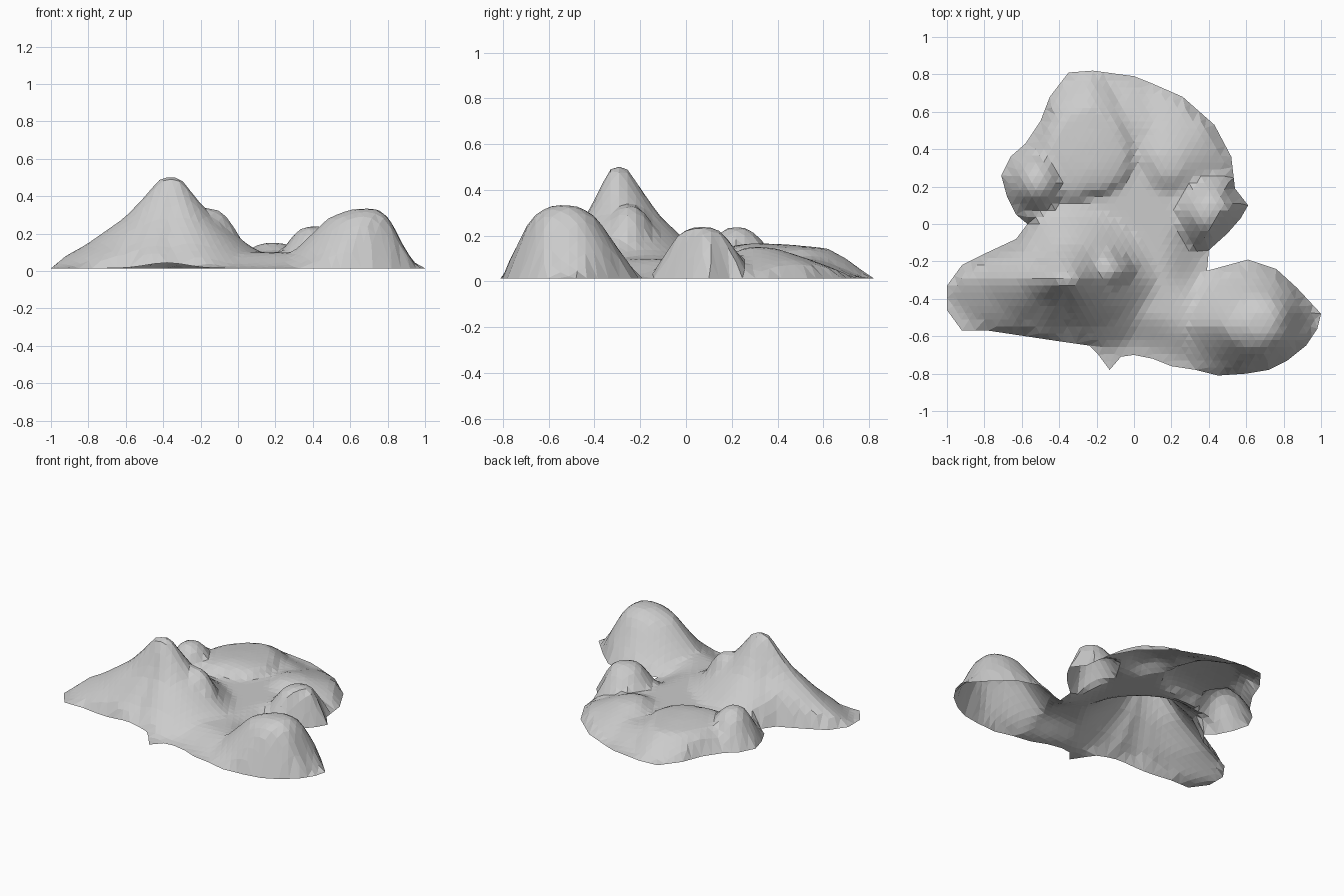
import bpy, bmesh, math
from mathutils import Vector
from mathutils.geometry import delaunay_2d_cdt, intersect_point_line

if "Cube" in bpy.data.objects:
    bpy.data.objects.remove(bpy.data.objects["Cube"])

# Shoreline of the terrain sheet, seen from above
OUTLINE = [Vector(p) for p in (
    (-1, -.33), (-1, -.46), (-.92, -.57), (-.78, -.57), (-.58, -.6), (-.38, -.63), (-.24, -.65),
    (-.19, -.7), (-.13, -.78), (-.07, -.71), (0, -.7), (.1, -.72), (.2, -.76), (.33, -.78),
    (.45, -.81), (.6, -.8), (.72, -.78), (.82, -.73), (.92, -.65), (.98, -.56), (1, -.48),
    (.87, -.34), (.76, -.24), (.61, -.19), (.5, -.22), (.39, -.25), (.4, -.14), (.5, -.05),
    (.57, .03), (.61, .1), (.54, .19), (.52, .36), (.43, .53), (.26, .68), (.1, .75), (0, .79),
    (-.22, .82), (-.35, .81), (-.45, .68), (-.5, .55), (-.58, .43), (-.66, .36), (-.71, .26),
    (-.68, .15), (-.63, .05), (-.57, 0), (-.63, -.08), (-.78, -.15), (-.92, -.22))]

# Slope profiles: (fraction of reach, fraction of height)
PEAK = ((0, 1), (.1, .97), (.22, .78), (.38, .56), (.7, .27), (1, .06))
DOME = ((0, 1), (.2, .98), (.42, .84), (.61, .53), (.78, .27), (1, .05))
KNOB = ((0, 1), (.25, .98), (.45, .91), (.8, .5), (1, .2))
PLATEAU = ((0, 1), (.3, .96), (.64, .86), (.84, .5), (1, .1))
SKIRT = ((0, 1), (.2, .96), (.5, .66), (1, .1))

# Hills: summit x, y, z, profile, reach every 45 degrees from +x
HILLS = (
    (-.36, -.3, .51, PEAK, (.6, .52, .49, .44, .66, .42, .33, .46)),    # tall peak
    (-.16, -.25, .335, DOME, (.28, .22, .22, .2, .2, .18, .2, .22)),    # shoulder
    (.7, -.54, .335, DOME, (.26, .31, .35, .42, .54, .38, .31, .29)),   # front right hill
    (.41, .07, .24, KNOB, (.21, .2, .2, .2, .21, .21, .22, .19)),       # round knob
    (-.52, .22, .24, DOME, (.22, .22, .24, .22, .19, .2, .22, .22)),    # back left bump
    (-.23, .3, .168, PLATEAU, (.28, .36, .51, .42, .36, .3, .19, .22)),  # back ridge
    (.18, .3, .152, SKIRT, (.36, .46, .46, .4, .26, .26, .27, .3)),     # back shelf
)


def profile_at(profile, t):
    for (a, za), (b, zb) in zip(profile, profile[1:]):
        if t <= b:
            return za + (zb - za) * (t - a) / (b - a)
    return 0


def hill_height(x, y, hill):
    cx, cy, top, profile, reach = hill
    sector = (math.atan2(y - cy, x - cx) / (math.pi / 4)) % 8
    i, f = int(sector) % 8, sector % 1
    r = reach[i] * (1 - f) + reach[(i + 1) % 8] * f
    return top * profile_at(profile, math.hypot(x - cx, y - cy) / r)


def edge_distance(p):
    best = 9
    for a, b in zip(OUTLINE, OUTLINE[1:] + OUTLINE[:1]):
        q, t = intersect_point_line(p, a, b)[:2]
        q = a.lerp(b, min(1, max(0, t)))
        best = min(best, (p - q).length)
    return best


def inside(p):
    hit = False
    for a, b in zip(OUTLINE, OUTLINE[1:] + OUTLINE[:1]):
        if (a.y > p.y) != (b.y > p.y) and p.x < a.x + (p.y - a.y) * (b.x - a.x) / (b.y - a.y):
            hit = not hit
    return hit


def height(p):
    d = edge_distance(p)
    s = min(1, d / .25)
    shore = .014
    if p.y < -.5:  # raised lip under the tall peak
        shore += .03 * math.exp(-((p.x + .38) / .15) ** 2)
    floor = shore + .085 * s * s * (3 - 2 * s)
    return min(max([floor] + [hill_height(p.x, p.y, h) for h in HILLS]), shore + 2.6 * d)


# Fill the shoreline with an even staggered lattice of points
STEP = .042
points = []
for a, b in zip(OUTLINE, OUTLINE[1:] + OUTLINE[:1]):
    cuts = max(1, round((b - a).length / .06))
    points += [a.lerp(b, k / cuts) for k in range(cuts)]
n = len(points)
lattice = [Vector(((i + .5 * (j % 2)) * STEP, j * STEP * .87))
           for i in range(-25, 26) for j in range(-24, 25)]
points += [p for p in lattice if inside(p) and edge_distance(p) > .024]
border = [(i, (i + 1) % n) for i in range(n)]
verts, _, faces = delaunay_2d_cdt(points, border, [], 1, 1e-5)[:3]

# Terrain sheet, open underneath
bm = bmesh.new()
bverts = [bm.verts.new((v.x, v.y, height(Vector(v)))) for v in verts]
for f in faces:
    bm.faces.new([bverts[i] for i in f])

# Soften the creases where hills meet
inner = [v for v in bm.verts if not v.is_boundary]
around = [[e.other_vert(v).co.z for e in v.link_edges] for v in inner]
for v, near in zip(inner, around):
    v.co.z = .7 * v.co.z + .3 * sum(near) / len(near)

bmesh.ops.join_triangles(bm, faces=bm.faces[:], angle_face_threshold=.5, angle_shape_threshold=.9)
bm.normal_update()
for f in bm.faces:
    if f.normal.z < 0:
        f.normal_flip()
mesh = bpy.data.meshes.new("mountain_terrain")
bm.to_mesh(mesh)
bm.free()
bpy.context.collection.objects.link(bpy.data.objects.new("mountain_terrain", mesh))
